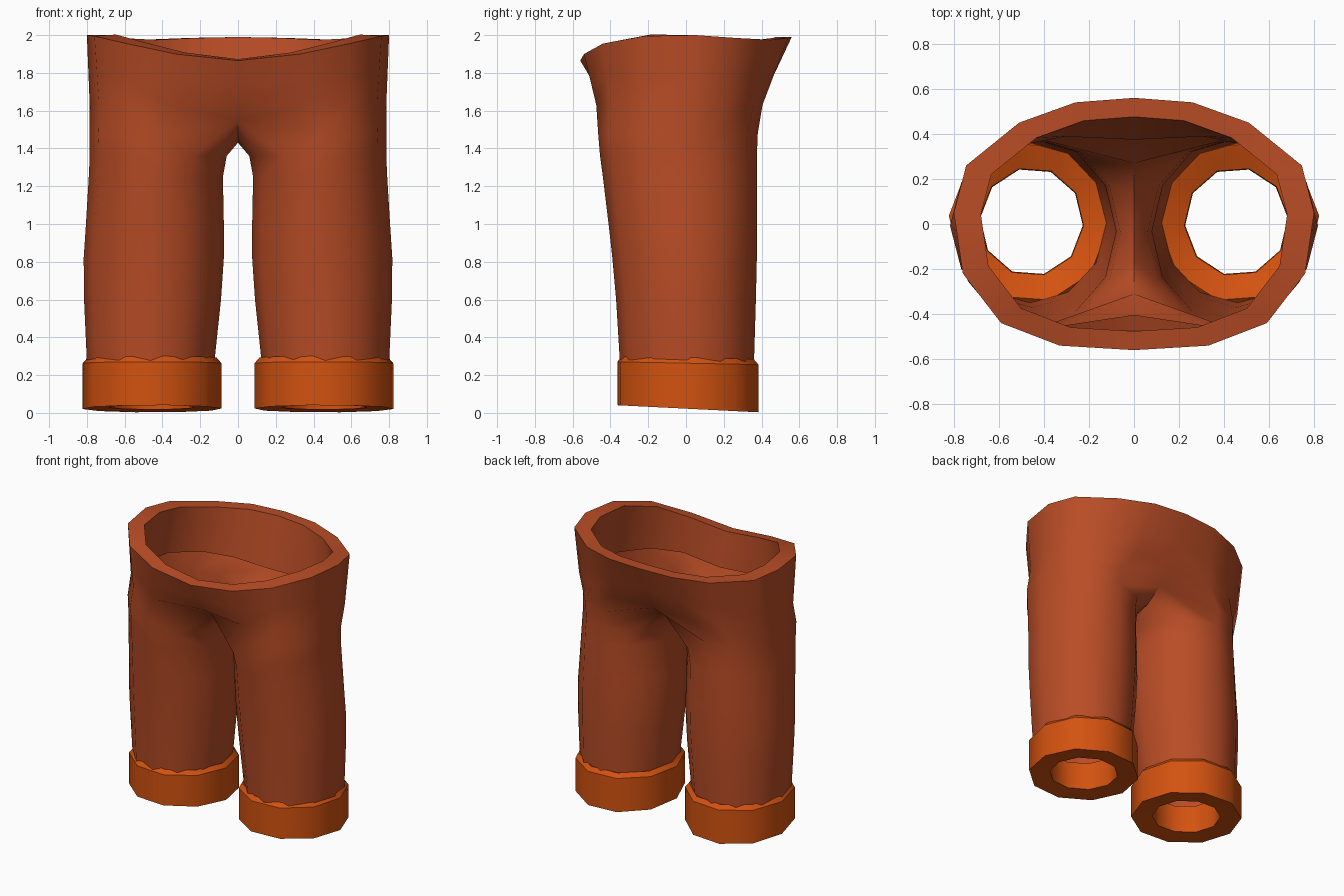
import bpy, bmesh, math
from mathutils import Vector

if "Cube" in bpy.data.objects:
    bpy.data.objects.remove(bpy.data.objects["Cube"])


def material(name, rgb):
    m = bpy.data.materials.new(name)
    m.diffuse_color = (*rgb, 1)
    m.use_nodes = True
    m.node_tree.nodes["Principled BSDF"].inputs["Base Color"].default_value = m.diffuse_color
    return m


CLOTH = material("rust cloth", (0.48, 0.073, 0.019))
CUFF = material("orange cuff", (0.65, 0.084, 0.005))


def finish(name, bm, mat, angle):
    # weld, orient, smooth with sharp edges above the angle
    bmesh.ops.remove_doubles(bm, verts=bm.verts, dist=1e-4)
    bmesh.ops.recalc_face_normals(bm, faces=bm.faces)
    for f in bm.faces:
        f.smooth = True
    for e in bm.edges:
        e.smooth = len(e.link_faces) == 2 and e.calc_face_angle(0) < math.radians(angle)
    me = bpy.data.meshes.new(name)
    bm.to_mesh(me)
    bm.free()
    me.materials.append(mat)
    ob = bpy.data.objects.new(name, me)
    bpy.context.collection.objects.link(ob)
    return ob


def loft(bm, rings, closed):
    vs = [[bm.verts.new(p) for p in r] for r in rings]
    n = len(vs[0])
    for a, b in zip(vs, vs[1:]):
        for i in range(n if closed else n - 1):
            j = (i + 1) % n
            bm.faces.new((a[i], a[j], b[j], b[i]))


def leg_ring(z, x0, x1, y0, y1):
    # 12 points: 7 on the outer side (front to back), 5 on the inner side
    cx, cy, rx, ry = (x0 + x1) / 2, (y0 + y1) / 2, (x1 - x0) / 2, (y1 - y0) / 2
    return [Vector((cx + rx * math.cos(a), cy + ry * math.sin(a), z))
            for a in (math.radians(-90 + 30 * i) for i in range(12))]


# leg sections: height, inner x, outer x, front y, back y
legs = [leg_ring(*s) for s in (
    (0.27, 0.125, 0.80, -0.35, 0.36), (0.60, 0.09, 0.815, -0.37, 0.37),
    (0.82, 0.075, 0.817, -0.39, 0.375), (1.00, 0.075, 0.805, -0.41, 0.375),
    (1.25, 0.08, 0.79, -0.44, 0.375), (1.36, 0.06, 0.785, -0.455, 0.375))]

# crotch section: outer half of a leg ring, inner points on the centre seam
crotch = leg_ring(1.48, 0.08, 0.785, -0.465, 0.38)[:7] + [
    Vector((0, y, z)) for y, z in
    ((0.27, 1.55), (0.14, 1.465), (0, 1.43), (-0.16, 1.465), (-0.31, 1.55))]
legs.append(crotch)

# waist sections: front centre to back centre
start = [crotch[11]] + crotch[:8]
hip = [Vector((x, y, 1.63)) for x, y in (
    (0, -0.42), (0.36, -0.475), (0.59, -0.40), (0.735, -0.22), (0.785, 0.02),
    (0.74, 0.21), (0.54, 0.36), (0.32, 0.405), (0, 0.39))]
rim = [Vector(p) for p in (
    (0, -0.56, 1.865), (0.33, -0.54, 1.90), (0.59, -0.44, 1.955), (0.76, -0.22, 1.995),
    (0.80, 0.05, 2.0), (0.745, 0.26, 1.985), (0.51, 0.45, 1.975), (0.26, 0.54, 1.985),
    (0, 0.56, 1.99))]
middle = [a.lerp(b, 0.45) for a, b in zip(hip, rim)]
inner = [Vector((p.x * 0.85, p.y * 0.85, p.z + 0.008 * (p.y < 0))) for p in rim]
lining = [Vector((p.x * 0.96, p.y * 0.96, p.z)) for p in hip]
waist = [start, hip, middle, rim, inner, lining]


# trousers: both halves welded on the centre seam
bm = bmesh.new()
for s in (1, -1):
    def flip(rings):
        return [[(s * p.x, p.y, p.z) for p in r] for r in rings]
    loft(bm, flip(legs), True)
    loft(bm, flip(waist), False)
finish("trousers", bm, CLOTH, 58)


# cuffs: thick ten-sided bands, bottom slightly raised at the front
def cuff_ring(s, scale, z, tilt):
    ring = []
    for i in range(10):
        a = math.radians(36 * i + 4)
        y = 0.385 * scale * math.sin(a)
        ring.append((s * (0.455 + 0.368 * scale * math.cos(a)), 0.01 + y, z - tilt * y))
    return ring


for s, side in ((1, "right"), (-1, "left")):
    bm = bmesh.new()
    profile = ((1.0, 0.022, 0.05), (1.0, 0.263, 0.02), (0.93, 0.293, 0.02),
               (0.88, 0.285, 0.02), (0.63, 0.24, 0.02), (0.62, 0.03, 0.05), (1.0, 0.022, 0.05))
    loft(bm, [cuff_ring(s, *p) for p in profile], True)
    finish(side + "_cuff", bm, CUFF, 39)
